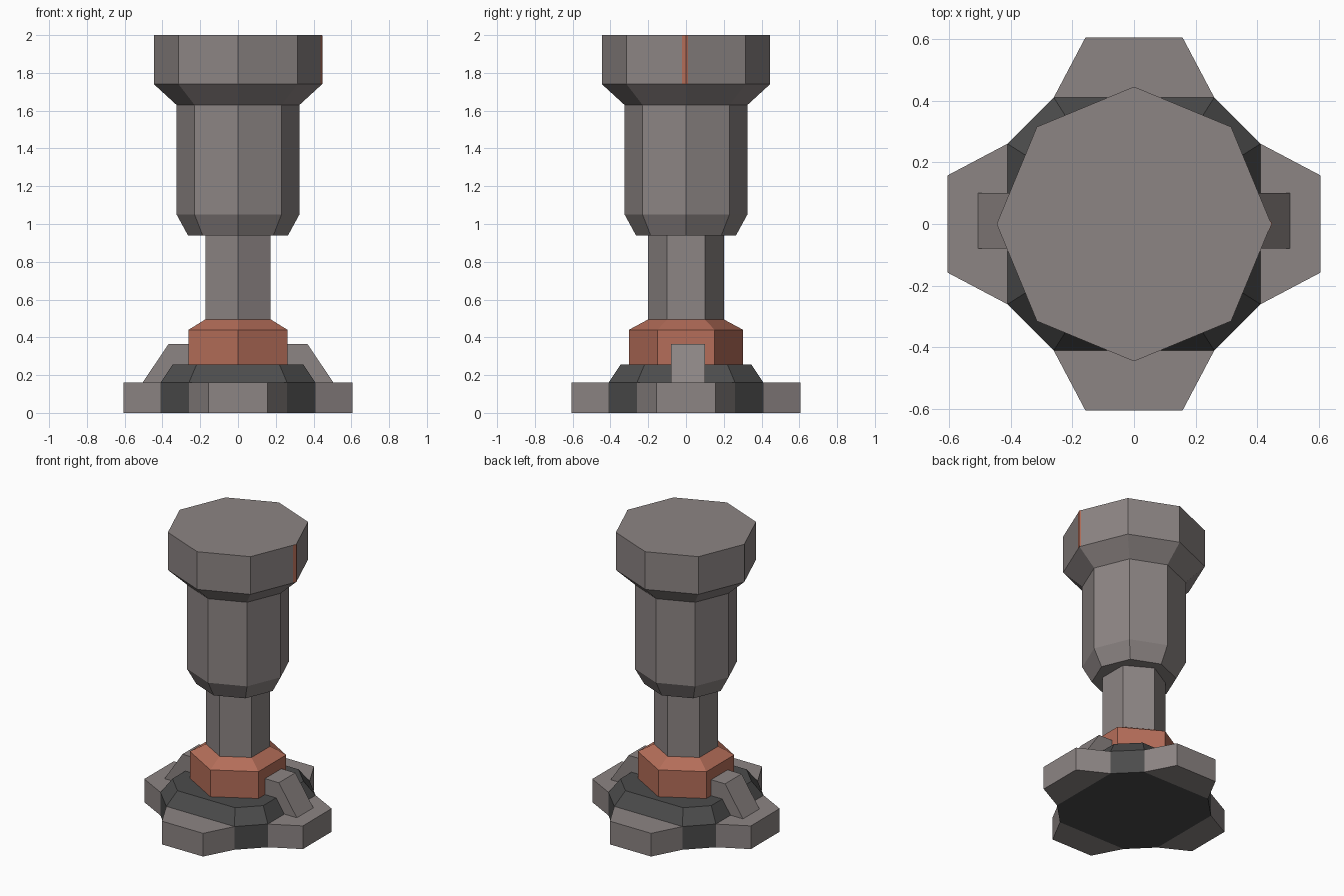
import bpy, bmesh, math

if "Cube" in bpy.data.objects:
    bpy.data.objects.remove(bpy.data.objects["Cube"])

def material(name, rgb):
    m = bpy.data.materials.new(name)
    m.diffuse_color = (*rgb, 1)
    m.use_nodes = True
    m.node_tree.nodes["Principled BSDF"].inputs["Base Color"].default_value = m.diffuse_color
    return m

GREY = material("warm grey metal", (0.262, 0.232, 0.228))
DARK = material("dark grey metal", (0.072, 0.072, 0.072))
RUST = material("rust orange", (0.46, 0.155, 0.10))

def loft(name, rings, mat):
    """Skin a stack of equal-length 3D rings and cap both ends."""
    bm = bmesh.new()
    rows = [[bm.verts.new(p) for p in ring] for ring in rings]
    n = len(rows[0])
    for a, b in zip(rows, rows[1:]):
        for i in range(n):
            j = (i + 1) % n
            bm.faces.new((a[i], a[j], b[j], b[i]))
    bm.faces.new(rows[0][::-1])
    bm.faces.new(rows[-1])
    bmesh.ops.recalc_face_normals(bm, faces=bm.faces)
    me = bpy.data.meshes.new(name)
    bm.to_mesh(me)
    bm.free()
    me.materials.append(mat)
    ob = bpy.data.objects.new(name, me)
    bpy.context.collection.objects.link(ob)
    return ob

def lathe(name, sides, profile, mat):
    """Regular polygon column, one corner on the y axis."""
    ang = [math.pi / 2 + i * math.tau / sides for i in range(sides)]
    return loft(name, [[(r * math.cos(a), r * math.sin(a), z) for a in ang]
                       for r, z in profile], mat)

def prism(name, pts, z0, z1, mat):
    return loft(name, [[(x, y, z) for x, y in pts] for z in (z0, z1)], mat)

# Hammer head, flared from the barrel
lathe("head", 8, [(0.325, 1.63), (0.445, 1.74), (0.445, 2.0)], GREY)
# Barrel with tapered lower end
lathe("barrel", 8, [(0.265, 0.94), (0.325, 1.05), (0.325, 1.63)], GREY)
# Hexagonal rod and rust collar
lathe("rod", 6, [(0.2, 0.48), (0.2, 0.94)], GREY)
lathe("collar", 6, [(0.302, 0.25), (0.302, 0.44), (0.2, 0.495)], RUST)

# Base plate: irregular octagon with bevelled top
octagon = [(0.41, -0.26), (0.41, 0.26), (0.26, 0.41), (-0.26, 0.41),
           (-0.41, 0.26), (-0.41, -0.26), (-0.26, -0.41), (0.26, -0.41)]
loft("base_plate", [[(x * s, y * s, z) for x, y in octagon]
                    for s, z in ((1, 0), (1, 0.16), (0.845, 0.255))], DARK)

# Four feet around the base
for i in range(4):
    foot = prism(f"foot_{i + 1}", [(0.41, -0.26), (0.605, -0.157),
                                   (0.605, 0.157), (0.41, 0.26)], 0, 0.16, GREY)
    foot.rotation_euler.z = i * math.pi / 2

# Sloped braces on the left and right feet
for side, s in (("left", -1), ("right", 1)):
    outline = [(0.2, 0.16), (0.505, 0.16), (0.368, 0.365), (0.2, 0.365)]
    loft(f"brace_{side}", [[(s * x, y, z) for x, z in outline]
                           for y in (-0.08, 0.1)], GREY)

# Thin rust strip on the right corner of the head
prism("head_strip", [(0.434, -0.022), (0.437, -0.022), (0.447, 0),
                     (0.443, 0.01), (0.438, 0.01)], 1.742, 1.999, RUST)
